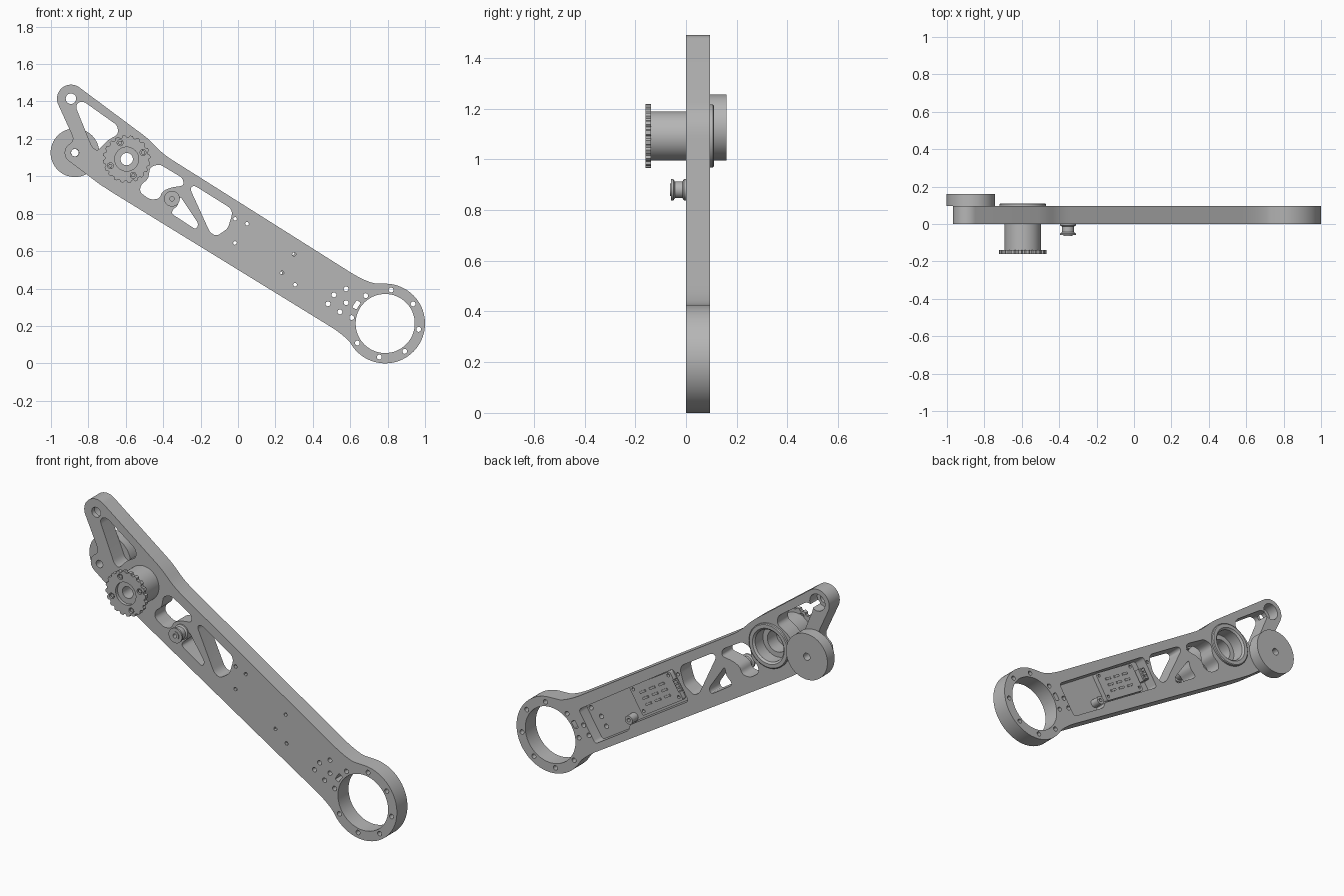
import bpy, bmesh, math
from mathutils import Vector

cube = bpy.data.objects.get("Cube")
if cube:
    bpy.data.objects.remove(cube, do_unlink=True)

grey = bpy.data.materials.new("machined grey")
grey.use_nodes = True
grey.diffuse_color = (0.47, 0.47, 0.47, 1)
grey.node_tree.nodes["Principled BSDF"].inputs["Base Color"].default_value = (0.47, 0.47, 0.47, 1)
parts = []


def finish(name, bm):
    bmesh.ops.recalc_face_normals(bm, faces=bm.faces)
    mesh = bpy.data.meshes.new(name)
    bm.to_mesh(mesh)
    bm.free()
    obj = bpy.data.objects.new(name, mesh)
    bpy.context.collection.objects.link(obj)
    mesh.materials.append(grey)
    parts.append(obj)
    return obj


def arc(c, r, a0, a1, n):
    """Points on an arc in the xz plane, angles in degrees."""
    angles = [math.radians(a0 + (a1 - a0) * i / n) for i in range(n + 1)]
    return [(c[0] + r * math.cos(a), c[1] + r * math.sin(a)) for a in angles]


def circle(c, r, n=24):
    return arc(c, r, 0, 360, n)[:-1]


def soften(pts, cut):
    """Round every corner of a polygon."""
    out = []
    for i, p in enumerate(pts):
        p, a, b = Vector(p), Vector(pts[i - 1]), Vector(pts[(i + 1) % len(pts)])
        p0 = p + (a - p).normalized() * min(cut, (a - p).length * 0.45)
        p1 = p + (b - p).normalized() * min(cut, (b - p).length * 0.45)
        for k in range(5):
            t = k / 4
            out.append(tuple(p0 * (1 - t) ** 2 + p * 2 * t * (1 - t) + p1 * t * t))
    return out


def corner(a, p, b):
    """A curved run from a to b, pulled towards p."""
    a, p, b = Vector(a), Vector(p), Vector(b)
    return [tuple(a * (1 - t) ** 2 + p * 2 * t * (1 - t) + b * t * t)
            for t in [i / 6 for i in range(7)]]


def prisms(name, outlines, y0, y1):
    """Extrude one or more xz outlines from y0 to y1."""
    bm = bmesh.new()
    for pts in outlines:
        face = bm.faces.new([bm.verts.new((x, y0, z)) for x, z in pts])
        new = bmesh.ops.extrude_face_region(bm, geom=[face])["geom"]
        verts = [g for g in new if isinstance(g, bmesh.types.BMVert)]
        bmesh.ops.translate(bm, verts=verts, vec=(0, y1 - y0, 0))
    return finish(name, bm)


def lathe(name, c, profile, n=48):
    """Turn a closed (radius, y) profile about an axis along y."""
    bm = bmesh.new()
    rings = [[bm.verts.new((x, y, z)) for x, z in circle(c, r, n)] for r, y in profile]
    for i, ring in enumerate(rings):
        prev = rings[i - 1]
        for k in range(n):
            j = (k + 1) % n
            bm.faces.new((prev[k], prev[j], ring[j], ring[k]))
    return finish(name, bm)


def carve(obj, outlines, y0, y1):
    cutter = prisms("cutter", outlines, y0, y1)
    cutter.hide_render = True
    mod = obj.modifiers.new("cut", "BOOLEAN")
    mod.operation, mod.solver, mod.object = "DIFFERENCE", "EXACT", cutter
    deps = bpy.context.evaluated_depsgraph_get()
    mesh = bpy.data.meshes.new_from_object(obj.evaluated_get(deps))
    obj.modifiers.clear()
    obj.data = mesh
    parts.remove(cutter)
    bpy.data.objects.remove(cutter, do_unlink=True)


def arm(t, n):
    """Position from distance along and across the sloping arm."""
    return (t * 0.846 + n * 0.533, n * 0.846 - t * 0.533)


def arm_box(t0, t1, n0, n1):
    return [arm(t0, n0), arm(t1, n0), arm(t1, n1), arm(t0, n1)]


EYE, TIP, BOSS = (0.787, 0.213), (-0.893, 1.415), (-0.872, 1.126)
HUB, IDLER = (-0.595, 1.092), (-0.353, 0.88)
BACK = 0.095

# Arm body: ring end, straight beam, forked upper end
outline = corner((-0.74, 0.958), (-0.695, 0.928), (-0.65, 0.9))
outline += corner((0.49, 0.199), (0.55, 0.163), (0.594, 0.118))
outline += arc(EYE, 0.213, 212, 448, 48)
outline += corner((0.73, 0.428), (0.675, 0.438), (0.572, 0.505))
outline += corner((-0.34, 1.08), (-0.405, 1.12), (-0.445, 1.165))
outline += corner((-0.45, 1.17), (-0.48, 1.202), (-0.52, 1.231))
outline += arc(TIP, 0.075, 54, 205, 18)
outline += corner((-0.89, 1.227), (-0.87, 1.19), (-0.905, 1.17))
outline += arc(BOSS, 0.055, 132, 236, 10)
arm_body = prisms("arm_body", [outline], 0, BACK)

# Lightening windows
windows = [
    [(-0.868, 1.372), (-0.855, 1.395), (-0.825, 1.4), (-0.645, 1.272),
     (-0.64, 1.225), (-0.70, 1.19), (-0.75, 1.135), (-0.78, 1.155)],
    [(-0.47, 1.05), (-0.42, 1.065), (-0.295, 0.99), (-0.29, 0.95), (-0.36, 0.94),
     (-0.405, 0.92), (-0.42, 0.88), (-0.47, 0.875), (-0.525, 0.915),
     (-0.52, 0.955), (-0.48, 0.985)],
    [(-0.31, 0.895), (-0.21, 0.745), (-0.225, 0.715), (-0.355, 0.80),
     (-0.35, 0.82), (-0.32, 0.845)],
    [(-0.257, 0.935), (-0.235, 0.952), (-0.04, 0.83), (-0.03, 0.80),
     (-0.055, 0.72), (-0.115, 0.68), (-0.15, 0.70)],
]
cuts = [soften(w, 0.02) for w in windows]

# Bores, ring bolt circle, adjusting slot and mounting holes
cuts += [circle(EYE, 0.158, 64), circle(TIP, 0.028), circle(BOSS, 0.021), circle(HUB, 0.096, 48)]
cuts += [circle(p, 0.013, 16) for p in arc(EYE, 0.182, -10, 305, 7)]
slot = arc(EYE, 0.196, 140, 154, 4) + arc(EYE, 0.17, 154, 140, 4)
cuts.append(soften(slot, 0.01))
cuts += [circle(p, 0.013, 16) for p in
         [(0.481, 0.318), (0.513, 0.366), (0.578, 0.398), (0.578, 0.324), (0.545, 0.275)]]
screws = [(-0.425, 0.645), (-0.357, 0.657), (-0.357, 0.536),
          (-0.057, 0.653), (-0.059, 0.535), (0.034, 0.518)]
cuts += [circle(arm(*s), 0.01, 12) for s in screws]
carve(arm_body, cuts, -0.05, 0.2)

# Rear pocket and counterbore
pocket = [arm(0.3, 0.47), arm(0.3, 0.668), arm(-0.41, 0.68), arm(-0.41, 0.495),
          arm(0.03, 0.495), arm(0.05, 0.47)]
carve(arm_body, [soften(pocket, 0.02), circle(TIP, 0.048)], 0.028, 0.2)

# Circuit board in the pocket, with its connector and standoffs
board = prisms("circuit_board", [soften(arm_box(-0.345, -0.045, 0.508, 0.672), 0.012)], 0.028, 0.055)
carve(board, [circle(arm(t, n), 0.009, 12) for t in (-0.325, -0.065) for n in (0.53, 0.655)], 0.02, 0.08)
chips = [arm_box(t, t + 0.04, n, n + 0.012) for t in (-0.28, -0.21, -0.14) for n in (0.55, 0.585, 0.62)]
prisms("board_chips", chips, 0.055, 0.061)
prisms("board_connector", [arm_box(-0.4, -0.355, 0.555, 0.625)], 0.028, 0.075)
prisms("connector_pins", [arm_box(-0.39, -0.365, n, n + 0.015) for n in (0.56, 0.582, 0.604)], 0.075, 0.085)
lathe("pocket_standoff", arm(0.034, 0.518),
      [(0.01, 0.028), (0.024, 0.028), (0.024, 0.08), (0.01, 0.08)], 20)

# Drive hub with its rear bearing flange
lathe("drive_hub", HUB, [
    (0.033, -0.142), (0.0975, -0.142), (0.0975, BACK), (0.125, BACK), (0.125, 0.106),
    (0.12, 0.11), (0.1, 0.11), (0.09, 0.1), (0.09, 0.03), (0.062, 0.03),
    (0.062, -0.05), (0.033, -0.05)])

# Toothed drive wheel on the front of the hub
teeth = []
for i in range(20):
    for step, radius in ((0, 0.117), (3, 0.127), (10, 0.127), (13, 0.117)):
        teeth += arc(HUB, radius, i * 18 + step, 0, 1)[:1]
wheel = prisms("drive_wheel", [teeth], -0.16, -0.138)
bolts = arc(HUB, 0.094, 22, 292, 3)
carve(wheel, [circle(HUB, 0.064, 40)] + [circle(b, 0.016, 16) for b in bolts], -0.2, -0.1)
prisms("wheel_bolts", [circle(b, 0.011, 6) for b in bolts], -0.156, -0.14)

# Idler spool on the front
lathe("idler_spool", IDLER, [
    (0.013, -0.06), (0.042, -0.06), (0.042, -0.05), (0.033, -0.044), (0.033, -0.014),
    (0.042, -0.008), (0.042, 0), (0.013, 0)], 32)
lathe("idler_collar", IDLER, [(0.012, -0.064), (0.024, -0.064), (0.024, -0.05), (0.012, -0.05)], 24)

# Roller behind the lower fork
lathe("rear_roller", BOSS, [(0.02, BACK), (0.13, BACK), (0.13, 0.16), (0.02, 0.16)], 64)

bpy.ops.object.select_all(action="DESELECT")
for obj in parts:
    obj.select_set(True)
bpy.context.view_layer.objects.active = arm_body
bpy.ops.object.shade_smooth_by_angle(angle=math.radians(30))
